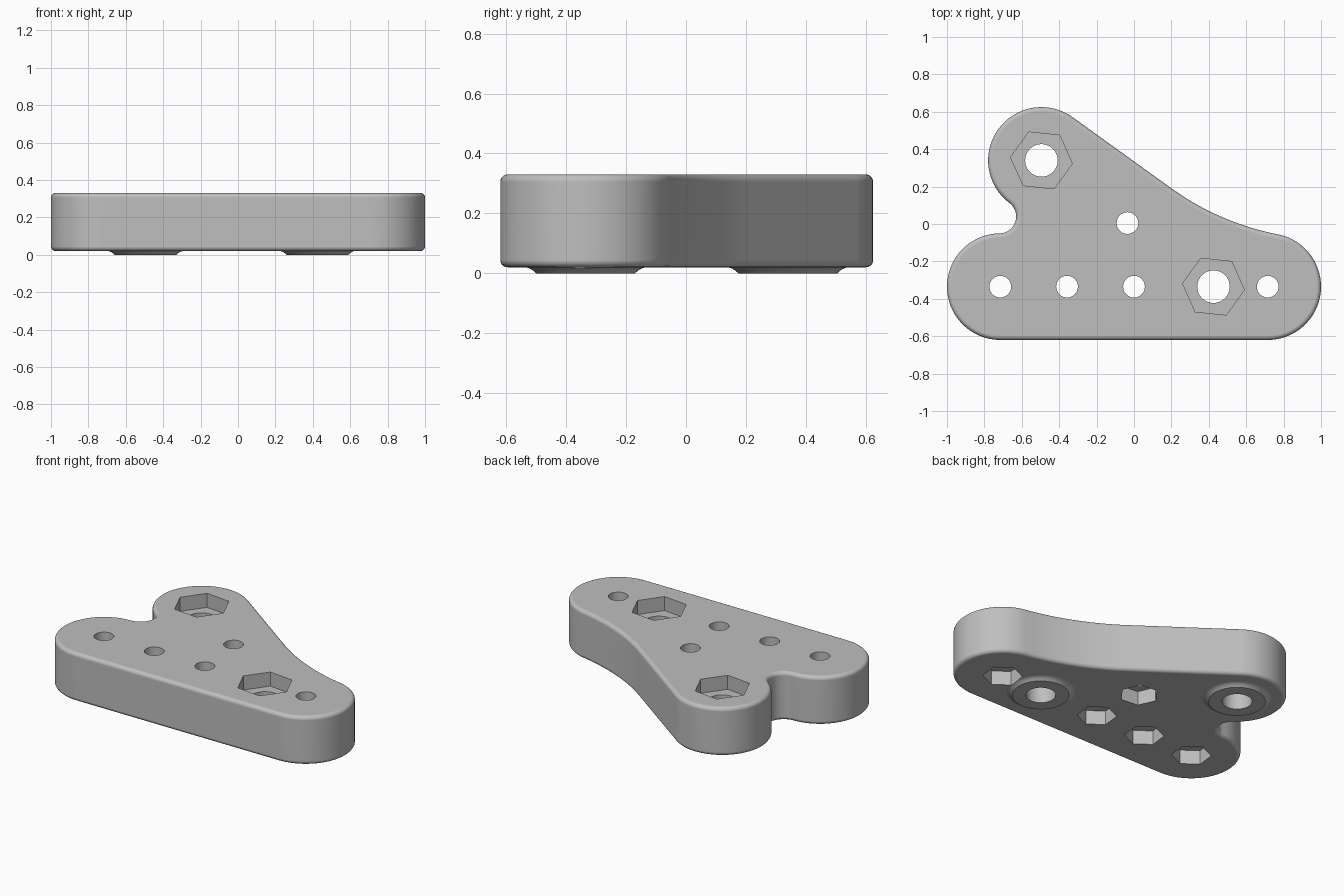
import bpy, bmesh
from math import sin, cos, pi, radians
from mathutils import Matrix

cube = bpy.data.objects.get("Cube")
if cube:
    bpy.data.objects.remove(cube, do_unlink=True)

BOTTOM, TOP, FILLET = 0.02, 0.33, 0.024
LOBE, SCOOP, NOTCH = 0.285, 1.445, 0.09

# One plain grey for the whole bracket
grey = bpy.data.materials.new("plain_grey")
grey.use_nodes = True
grey.diffuse_color = (0.52, 0.52, 0.52, 1)
grey.node_tree.nodes["Principled BSDF"].inputs["Base Color"].default_value = (0.52, 0.52, 0.52, 1)

# Outline arcs, counter-clockwise: centre, radius, start, end, steps, side
ARCS = [
    (0.715, -0.335, LOBE, 270, 439, 32, -1),
    (1.045, 1.363, SCOOP, 259, 234.2, 16, 1),
    (-0.495, 0.34, LOBE, 54.2, 233.1, 32, -1),
    (-0.72, 0.04, NOTCH, 53.1, -89.2, 20, 1),
    (-0.715, -0.335, LOBE, 90.8, 270, 32, -1),
]


def outline(inset):
    points = []
    for cx, cy, radius, start, end, steps, side in ARCS:
        r = radius + side * inset
        for i in range(steps + 1):
            a = radians(start + (end - start) * i / steps)
            points.append((cx + r * cos(a), cy + r * sin(a)))
    return points


def loft(name, rings):
    """Skin a stack of closed rings and cap both ends."""
    bm = bmesh.new()
    loops = [[bm.verts.new(p) for p in ring] for ring in rings]
    for low, high in zip(loops, loops[1:]):
        n = len(low)
        for i in range(n):
            j = (i + 1) % n
            bm.faces.new((low[i], low[j], high[j], high[i]))
    bm.faces.new(list(reversed(loops[0])))
    bm.faces.new(loops[-1])
    bmesh.ops.remove_doubles(bm, verts=bm.verts, dist=0.0005)
    bmesh.ops.recalc_face_normals(bm, faces=bm.faces)
    mesh = bpy.data.meshes.new(name)
    bm.to_mesh(mesh)
    bm.free()
    mesh.materials.append(grey)
    obj = bpy.data.objects.new(name, mesh)
    bpy.context.collection.objects.link(obj)
    return obj


def prism(name, x, y, radius, z0, z1, sides, turn=0):
    bm = bmesh.new()
    place = Matrix.Translation((x, y, (z0 + z1) / 2)) @ Matrix.Rotation(radians(turn), 4, "Z")
    # Vertices are placed so that one corner points along the turn angle
    ring = [(radius * cos(2 * pi * i / sides), radius * sin(2 * pi * i / sides)) for i in range(sides)]
    half = (z1 - z0) / 2
    low = [tuple(place @ Matrix.Translation((px, py, -half)).to_translation()) for px, py in ring]
    high = [tuple(place @ Matrix.Translation((px, py, half)).to_translation()) for px, py in ring]
    bm.free()
    return loft(name, [low, high])


def combine(tool, operation):
    mod = plate.modifiers.new(tool.name, "BOOLEAN")
    mod.operation = operation
    mod.solver = "EXACT"
    mod.object = tool
    bpy.context.view_layer.objects.active = plate
    bpy.ops.object.modifier_apply(modifier=mod.name)
    bpy.data.objects.remove(tool, do_unlink=True)


# Plate with rounded upper and lower rims
rims = []
for i in range(6):
    a = pi / 2 * i / 5
    rims.append((FILLET * (1 - sin(a)), FILLET * (1 - cos(a))))
levels = [(inset, BOTTOM + rise) for inset, rise in rims]
levels += [(inset, TOP - rise) for inset, rise in reversed(rims)]
plate = loft("bracket_plate", [[(x, y, z) for x, y in outline(inset)] for inset, z in levels])

big_holes = [(-0.495, 0.34), (0.425, -0.335)]
small_holes = [(-0.715, -0.335, 24), (-0.358, -0.335, 24), (0, -0.335, 24),
               (0.715, -0.335, 24), (-0.035, 0.005, -6)]

# Flared round bosses underneath
for x, y in big_holes:
    steps = [(0.205 - 0.04 * t, BOTTOM * (1 - t * t)) for t in (1, 0.75, 0.5, 0.25, 0)]
    steps.append((0.205, 0.05))
    rings = [[(x + r * cos(2 * pi * i / 48), y + r * sin(2 * pi * i / 48), z) for i in range(48)]
             for r, z in steps]
    combine(loft("boss", rings), "UNION")

# Large bolt holes with hexagonal pockets on top
for x, y in big_holes:
    combine(prism("bolt_hole", x, y, 0.087, -0.1, 0.5, 40), "DIFFERENCE")
    combine(prism("top_pocket", x, y, 0.166, TOP - 0.09, 0.5, 6, -6), "DIFFERENCE")

# Small screw holes with hexagonal nut traps underneath
for x, y, turn in small_holes:
    combine(prism("screw_hole", x, y, 0.058, -0.1, 0.5, 32), "DIFFERENCE")
    combine(prism("nut_trap", x, y, 0.115, -0.1, BOTTOM + 0.09, 6, turn), "DIFFERENCE")

# Smooth curves, crisp hole edges, flat-looking faces
bpy.ops.object.select_all(action="DESELECT")
plate.select_set(True)
bpy.context.view_layer.objects.active = plate
bpy.ops.object.shade_smooth_by_angle(angle=radians(25))
weighted = plate.modifiers.new("weighted_normals", "WEIGHTED_NORMAL")
weighted.keep_sharp = True
